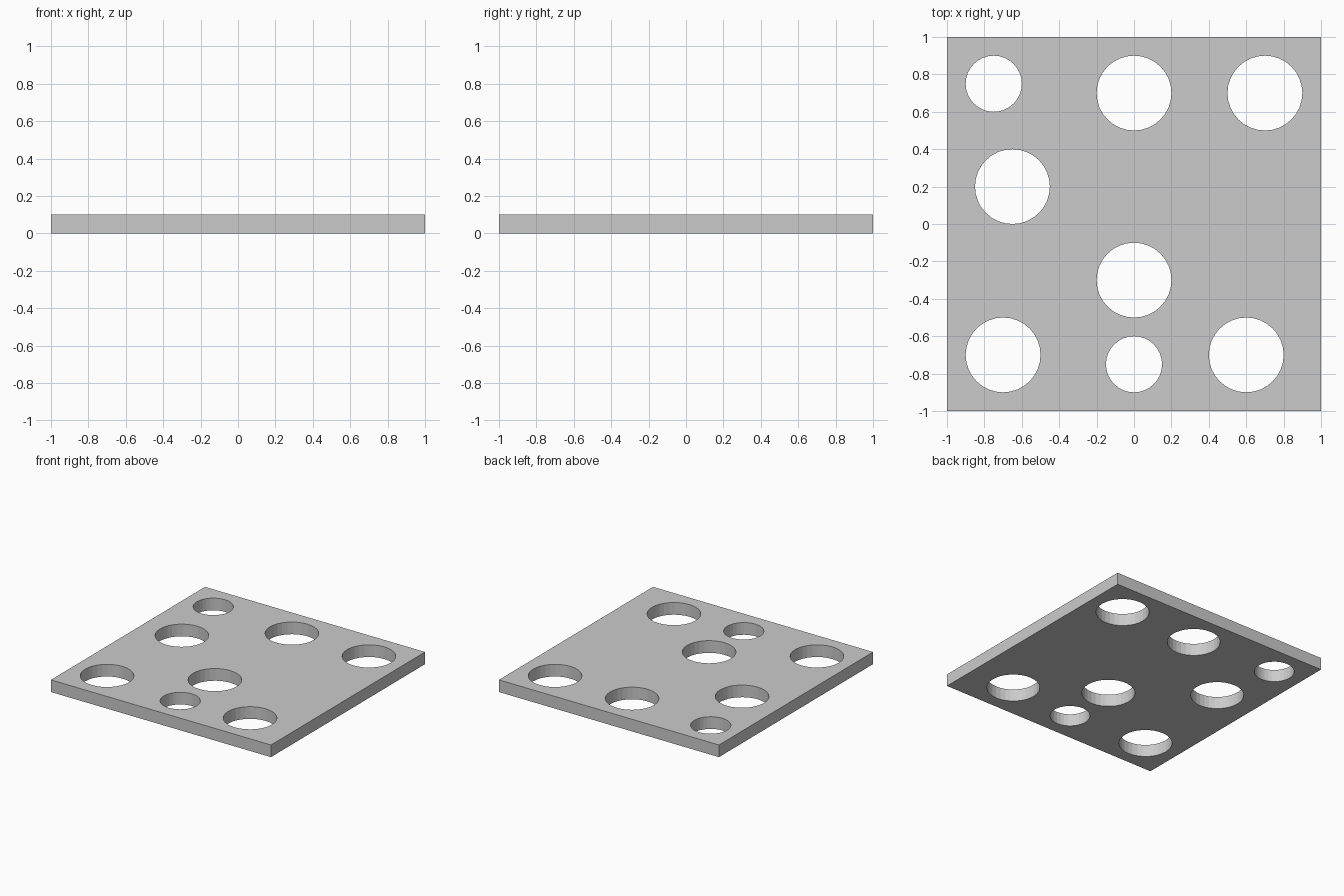
import bpy
import bmesh
from mathutils import Matrix

if "Cube" in bpy.data.objects:
    bpy.data.objects.remove(bpy.data.objects["Cube"])

THICKNESS = 0.1
MID = THICKNESS / 2
# hole centre x, centre y, radius
HOLES = [
    (-0.75, 0.75, 0.15), (0, 0.7, 0.2), (0.7, 0.7, 0.2),
    (-0.65, 0.2, 0.2), (0, -0.3, 0.2),
    (-0.7, -0.7, 0.2), (0, -0.75, 0.15), (0.6, -0.7, 0.2),
]


def make_object(name, bm):
    mesh = bpy.data.meshes.new(name)
    bm.to_mesh(mesh)
    bm.free()
    obj = bpy.data.objects.new(name, mesh)
    bpy.context.collection.objects.link(obj)
    return obj


# Square plate
bm = bmesh.new()
bmesh.ops.create_cube(bm, size=1, matrix=Matrix.Translation((0, 0, MID))
                      @ Matrix.Diagonal((2, 2, THICKNESS, 1)))
plate = make_object("perforated_plate", bm)

# All round holes as one cutter
bm = bmesh.new()
for x, y, r in HOLES:
    bmesh.ops.create_cone(bm, cap_ends=True, segments=32, radius1=r, radius2=r,
                          depth=THICKNESS * 3, matrix=Matrix.Translation((x, y, MID)))
cutter = make_object("hole_cutter", bm)
cutter.hide_render = True

# Punch the holes through the plate, then discard the cutter
cut = plate.modifiers.new("holes", 'BOOLEAN')
cut.operation = 'DIFFERENCE'
cut.solver = 'EXACT'
cut.object = cutter
bpy.context.view_layer.objects.active = plate
bpy.ops.object.modifier_apply(modifier=cut.name)
bpy.data.objects.remove(cutter)
